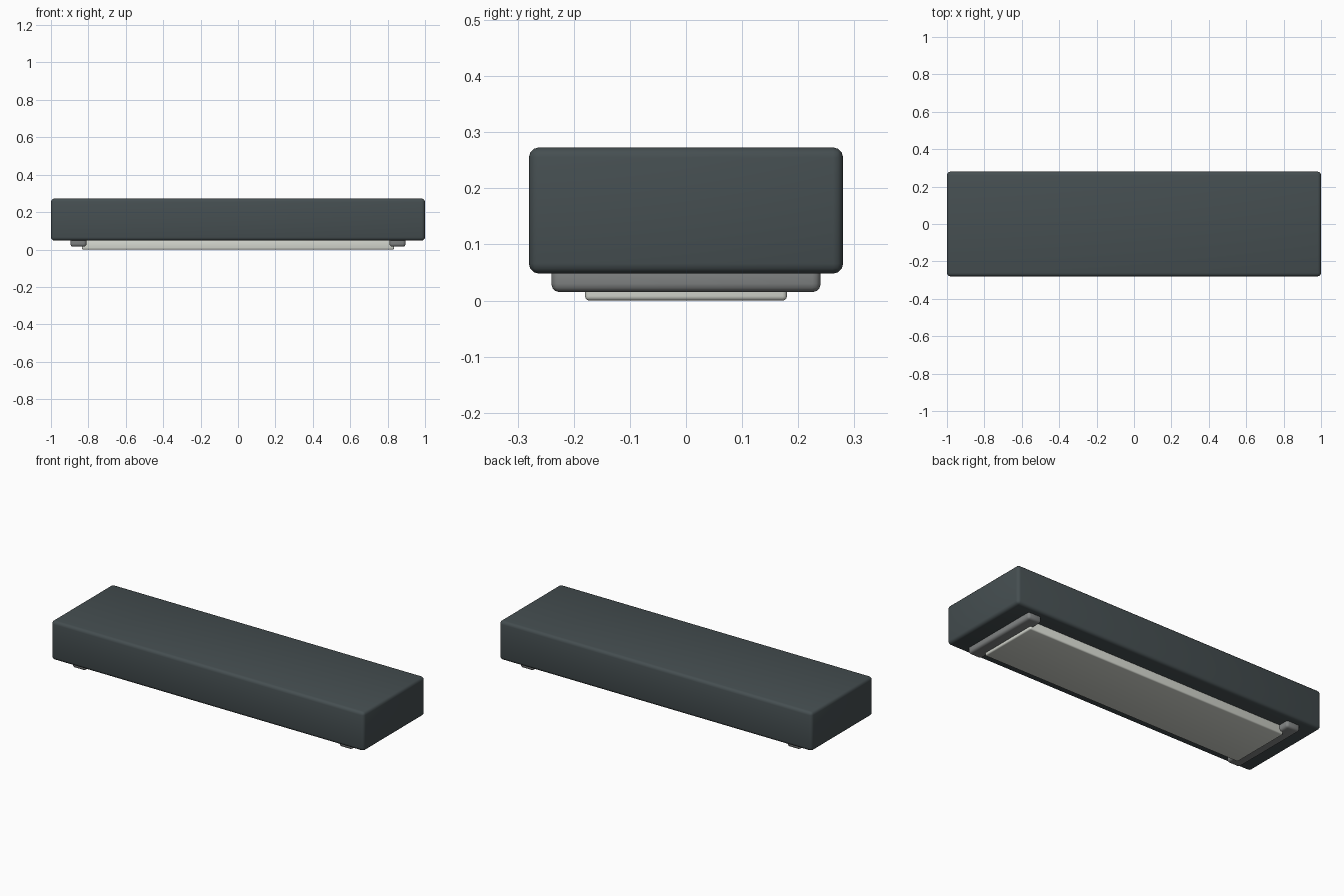
import bpy

if "Cube" in bpy.data.objects:
    bpy.data.objects.remove(bpy.data.objects["Cube"])


def material(name, rgb):
    m = bpy.data.materials.new(name)
    m.diffuse_color = (*rgb, 1)
    m.use_nodes = True
    m.node_tree.nodes["Principled BSDF"].inputs["Base Color"].default_value = m.diffuse_color
    return m


def rounded_box(name, lo, hi, radius, mat, segments=3):
    """Box between two corners with rounded edges."""
    centre = [(a + b) / 2 for a, b in zip(lo, hi)]
    bpy.ops.mesh.primitive_cube_add(size=1, location=centre)
    ob = bpy.context.object
    ob.name = name
    ob.scale = [b - a for a, b in zip(lo, hi)]
    bpy.ops.object.transform_apply(location=False, rotation=False, scale=True)
    bev = ob.modifiers.new("rounded_edges", 'BEVEL')
    bev.width = radius
    bev.segments = segments
    bpy.ops.object.modifier_apply(modifier=bev.name)
    bpy.ops.object.shade_smooth_by_angle()
    ob.data.materials.append(mat)
    return ob


dark = material("dark_housing", (0.06, 0.077, 0.082))
grey = material("grey_bracket", (0.22, 0.23, 0.23))
pale = material("pale_lens", (0.68, 0.70, 0.64))

# Main housing
rounded_box("housing", (-1, -0.28, 0.048), (1, 0.28, 0.273), 0.018, dark)

# Pale lens panel underneath
rounded_box("lens_panel", (-0.835, -0.18, 0), (0.835, 0.18, 0.06), 0.008, pale)

# Cross bracket at each end of the lens
for side, x in (("left", -0.853), ("right", 0.853)):
    rounded_box(side + "_bracket", (x - 0.043, -0.24, 0.015),
                (x + 0.043, 0.24, 0.07), 0.015, grey)
